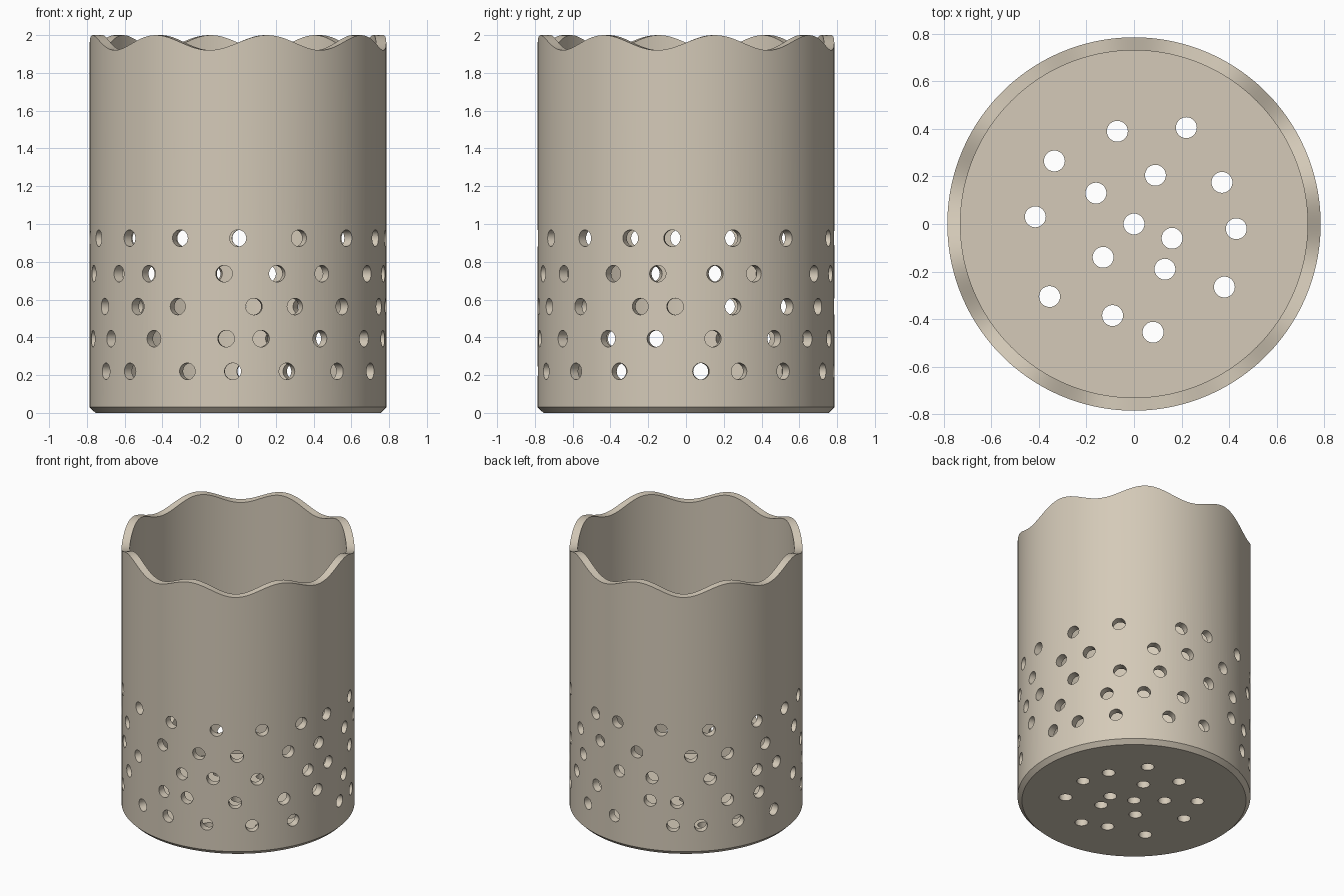
import bpy, bmesh, math
from mathutils import Matrix, Vector

if "Cube" in bpy.data.objects:
    bpy.data.objects.remove(bpy.data.objects["Cube"])

R_OUT, R_IN, FLOOR, HOLE = 0.785, 0.73, 0.055, 0.044
SEG = 192

# One clay-like colour for the whole pot
clay = bpy.data.materials.new("warm_beige")
clay.diffuse_color = (0.66, 0.59, 0.48, 1)
clay.use_nodes = True
clay.node_tree.nodes["Principled BSDF"].inputs["Base Color"].default_value = clay.diffuse_color


def rim_height(a):
    return 1.96 + 0.04 * math.sin(8 * a)


def make_object(name, bm):
    bmesh.ops.recalc_face_normals(bm, faces=bm.faces)
    mesh = bpy.data.meshes.new(name)
    bm.to_mesh(mesh)
    bm.free()
    mesh.materials.append(clay)
    obj = bpy.data.objects.new(name, mesh)
    bpy.context.collection.objects.link(obj)
    return obj


# Pot body: chamfered foot, outer wall, wavy rim, inner wall and floor
bm = bmesh.new()
profile = [(0.755, 0), (R_OUT, 0.03), (R_OUT, None), (R_IN, None), (R_IN, FLOOR)]
rings = []
for r, z in profile:
    ring = []
    for i in range(SEG):
        a = 2 * math.pi * i / SEG
        ring.append(bm.verts.new((r * math.cos(a), r * math.sin(a),
                                  rim_height(a) if z is None else z)))
    rings.append(ring)
for low, high in zip(rings, rings[1:]):
    for i in range(SEG):
        j = (i + 1) % SEG
        bm.faces.new((low[i], low[j], high[j], high[i]))
bm.faces.new(rings[0])
bm.faces.new(rings[-1])
pot = make_object("perforated_pot", bm)

# Scattered wall holes: (height, angles in degrees) for each row
rows = [
    (0.925, (-177, -160, -137, -113, -90, -65.7, -43, -22, -5.4, 18.5, 42.5,
             74, 89, 112.6, 136.4, 162.7)),
    (0.737, (-166.6, -143.5, -127, -95.4, -74.7, -55.5, -29.4, -11, 11.3, 27.3,
             59.9, 77.5, 100, 127.5, 146, 168)),
    (0.563, (-154, -132.5, -114, -83.8, -67.4, -45.4, -18, -4.2, 18.5, 43, 63,
             90, 108, 137, 162.7, 176)),
    (0.393, (-168, -149, -124.6, -94.6, -81, -56.4, -31.7, -12, 10.5, 36.5, 55,
             75, 107, 120.5, 146, 164)),
    (0.22, (-153, -136.8, -110, -92, -70.7, -48, -26.7, 5.8, 21, 41, 67.5, 87,
            118.6, 132.4, 151.6, 174)),
]
# Floor drain holes
drains = [(0, 0), (.16, -.06), (.13, -.19), (-.13, -.14), (-.16, .13), (.09, .205),
          (-.07, .39), (.22, .405), (-.335, .265), (-.415, .03), (.37, .175),
          (.43, -.02), (.38, -.265), (.08, -.455), (-.09, -.385), (-.355, -.305)]


def add_cutter(bm, matrix):
    bmesh.ops.create_cone(bm, cap_ends=True, segments=28, radius1=HOLE,
                          radius2=HOLE, depth=0.24, matrix=matrix)


bm = bmesh.new()
for z, angles in rows:
    for deg in angles:
        add_cutter(bm, Matrix.Rotation(math.radians(deg), 4, 'Z')
                   @ Matrix.Translation((0.76, 0, z))
                   @ Matrix.Rotation(math.pi / 2, 4, 'Y'))
for x, y in drains:
    add_cutter(bm, Matrix.Translation((x, y, 0.03)))
cutter = make_object("hole_cutters", bm)
cutter.hide_render = True

# Cut the holes, then smooth the walls while keeping edges sharp
bpy.context.view_layer.objects.active = pot
pot.select_set(True)
mod = pot.modifiers.new("holes", 'BOOLEAN')
mod.operation = 'DIFFERENCE'
mod.solver = 'EXACT'
mod.object = cutter
bpy.ops.object.modifier_apply(modifier=mod.name)
bpy.data.objects.remove(cutter)
bpy.ops.object.shade_smooth_by_angle(angle=math.radians(30))
